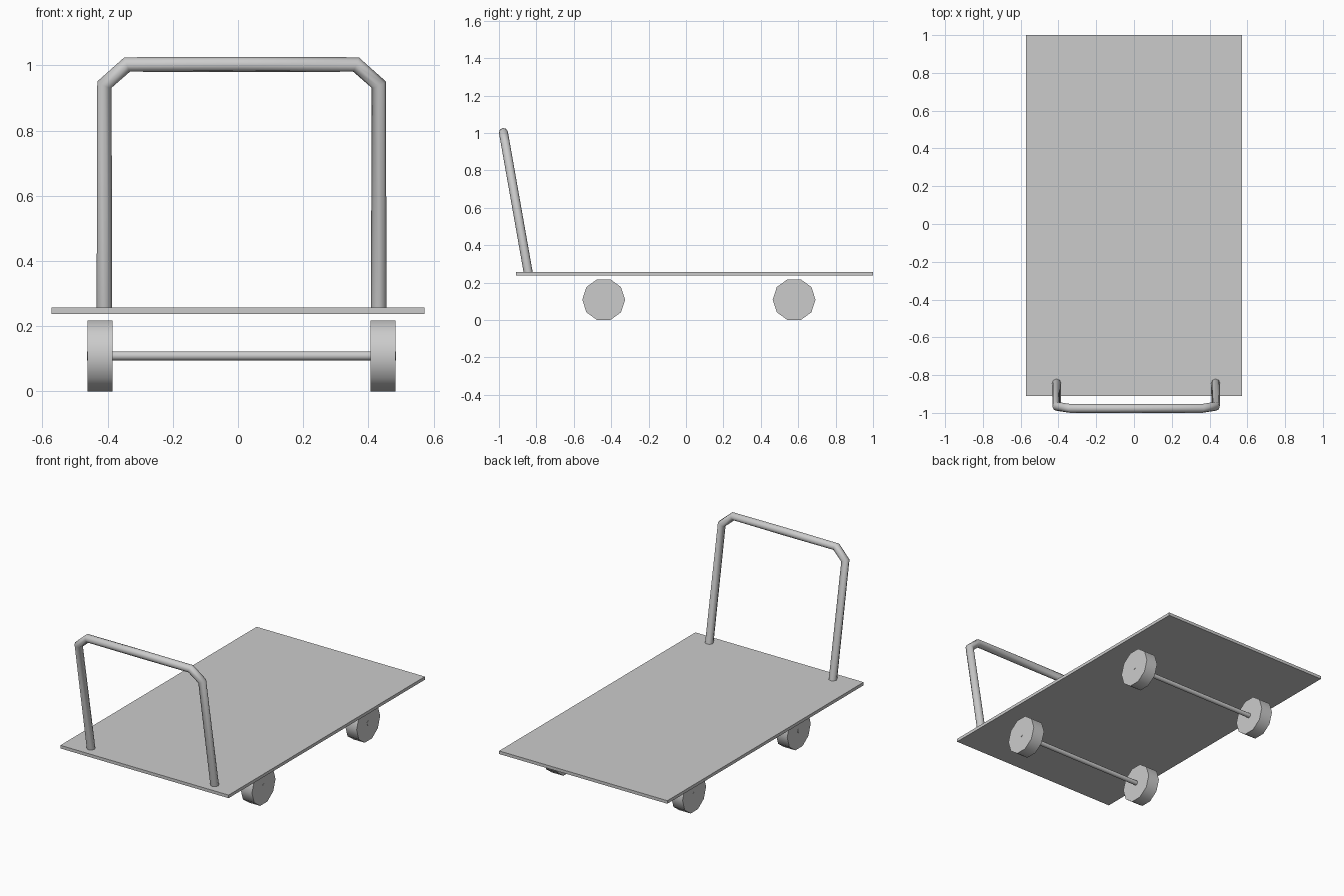
import bpy
import math
from mathutils import Vector

cube = bpy.data.objects.get("Cube")
if cube:
    bpy.data.objects.remove(cube, do_unlink=True)

# Single plain metal colour
GREY = (0.6, 0.6, 0.6, 1)
metal = bpy.data.materials.new("grey_metal")
metal.use_nodes = True
metal.diffuse_color = GREY
metal.node_tree.nodes["Principled BSDF"].inputs["Base Color"].default_value = GREY

WHEEL_X = 0.434       # half distance between wheel centres
SHIFT_X = 0.011       # running gear and handle sit slightly off centre
WHEEL_R = 0.1145
WHEEL_Z = WHEEL_R * math.cos(math.pi / 10)   # decagon resting on a flat


def finish(name):
    obj = bpy.context.object
    obj.name = obj.data.name = name
    obj.data.materials.clear()
    obj.data.materials.append(metal)
    bpy.ops.object.shade_smooth_by_angle(angle=math.radians(50))
    return obj


def cross_cylinder(name, sides, radius, width, centre):
    """Cylinder lying along x, with a flat side facing down."""
    bpy.ops.mesh.primitive_cylinder_add(
        vertices=sides, radius=radius, depth=width, location=centre,
        rotation=(math.pi / 2, 0, math.pi / 2))
    obj = finish(name)
    obj.rotation_euler.rotate_axis("Z", math.pi / 2)
    return obj


# Flat deck
bpy.ops.mesh.primitive_cube_add(size=1, location=(0, 0.045, 0.247))
bpy.context.object.scale = (1.146, 1.91, 0.019)
bpy.ops.object.transform_apply(location=False, rotation=False, scale=True)
finish("deck")

# Two axles, each with a pair of wheels
for end, y in (("front", -0.44), ("back", 0.578)):
    cross_cylinder(end + "_axle", 12, 0.014, 0.948, (SHIFT_X, y, WHEEL_Z))
    for side, sign in (("left", 1), ("right", -1)):
        cross_cylinder(f"{end}_{side}_wheel", 10, WHEEL_R, 0.077,
                       (SHIFT_X + sign * WHEEL_X, y, WHEEL_Z))

# Bent tube handle, leaning forward from the deck
base, top = Vector((0, -0.843, 0.25)), Vector((0, -0.976, 1.003))
half = [(0.421, 0.0), (0.421, 0.918), (0.351, 1.0)]   # x, fraction of the way up
path = [(-x, t) for x, t in half] + [(0, 1.0)] + half[::-1]
curve = bpy.data.curves.new("handle", "CURVE")
curve.dimensions = "3D"
curve.bevel_depth = 0.024
curve.bevel_resolution = 2
curve.use_fill_caps = True
spline = curve.splines.new("POLY")
spline.points.add(len(path) - 1)
for point, (x, t) in zip(spline.points, path):
    point.co = (*(base.lerp(top, t) + Vector((x + SHIFT_X, 0, 0))), 1)
handle = bpy.data.objects.new("handle", curve)
bpy.context.collection.objects.link(handle)
bpy.ops.object.select_all(action="DESELECT")
handle.select_set(True)
bpy.context.view_layer.objects.active = handle
bpy.ops.object.convert(target="MESH")
finish("handle")
